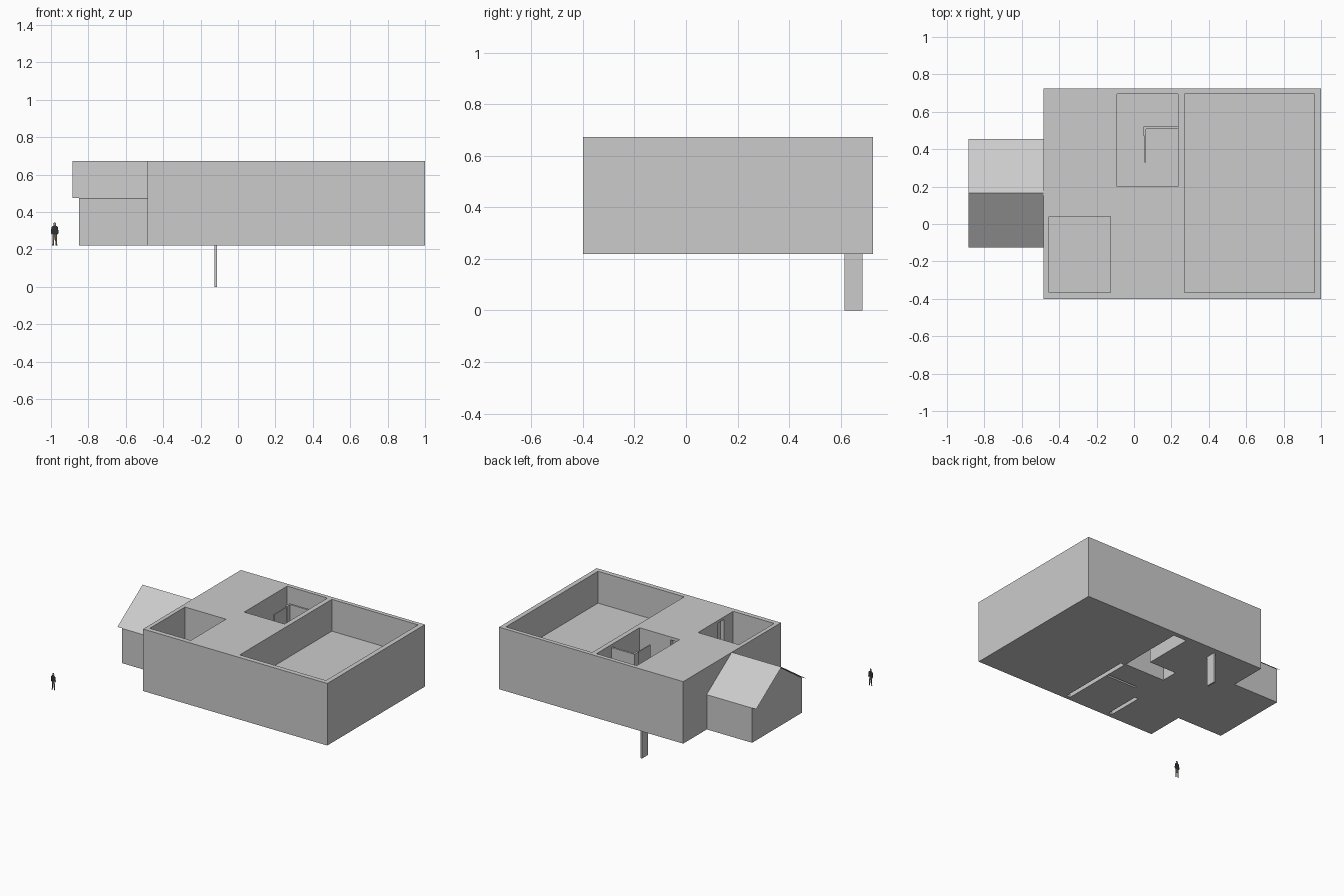
import bpy, bmesh
from mathutils import Vector

if "Cube" in bpy.data.objects:
    bpy.data.objects.remove(bpy.data.objects["Cube"])


def mesh_object(name, bm, mat=None):
    me = bpy.data.meshes.new(name)
    bm.to_mesh(me)
    bm.free()
    ob = bpy.data.objects.new(name, me)
    bpy.context.collection.objects.link(ob)
    if mat:
        me.materials.append(mat)
    return ob


def box(name, x0, x1, y0, y1, z0, z1):
    bm = bmesh.new()
    bmesh.ops.create_cube(bm, size=1)
    for v in bm.verts:
        v.co = Vector((x1 if v.co.x > 0 else x0,
                       y1 if v.co.y > 0 else y0,
                       z1 if v.co.z > 0 else z0))
    return mesh_object(name, bm)


def cut(target, *bounds):
    cutter = box("cutter", *bounds)
    cutter.hide_render = True
    mod = target.modifiers.new("cut", 'BOOLEAN')
    mod.operation = 'DIFFERENCE'
    mod.solver = 'EXACT'
    mod.object = cutter
    bpy.context.view_layer.objects.active = target
    bpy.ops.object.modifier_apply(modifier=mod.name)
    bpy.data.objects.remove(cutter)


def flat_shape(name, pts, y, mat):
    bm = bmesh.new()
    bm.faces.new([bm.verts.new((x, y, z)) for x, z in pts])
    return mesh_object(name, bm, mat)


def colour(name, rgb):
    m = bpy.data.materials.new(name)
    m.diffuse_color = (*rgb, 1)
    m.use_nodes = True
    m.node_tree.nodes["Principled BSDF"].inputs["Base Color"].default_value = m.diffuse_color
    return m


BASE, FLOOR, TOP = 0.22, 0.44, 0.672

# Main building block
house = box("main_building", -0.485, 1.0, -0.40, 0.725, BASE, TOP)

# Open rooms of the upper storey
for x0, x1, y0, y1 in [(0.27, 0.965, -0.365, 0.695),
                       (-0.455, -0.125, -0.365, 0.04),
                       (-0.09, 0.235, 0.20, 0.695)]:
    cut(house, x0, x1, y0, y1, FLOOR, 0.8)

# Doorways recessed into room walls
cut(house, -0.13, -0.095, -0.26, -0.19, FLOOR + 0.001, 0.653)
cut(house, -0.085, -0.016, 0.17, 0.21, FLOOR + 0.001, 0.65)

# Openings in the underside: wall slots and a bent room void
for x0, x1, y0, y1 in [(0.237, 0.268, -0.375, 0.185),
                       (-0.12, -0.092, -0.37, -0.10),
                       (-0.01, 0.232, 0.0, 0.015),
                       (-0.088, 0.235, 0.195, 0.32),
                       (0.13, 0.236, 0.30, 0.69)]:
    cut(house, x0, x1, y0, y1, 0.1, 0.42)

# Partition walls in the small room
box("partition_long", 0.05, 0.235, 0.508, 0.522, FLOOR, 0.65)
box("partition_return", 0.05, 0.064, 0.47, 0.508, FLOOR, 0.65)
box("partition_door", 0.056, 0.063, 0.33, 0.47, FLOOR, 0.645)

# Loose door panel hanging below the building
box("lower_door", -0.125, -0.113, 0.615, 0.685, 0.0, BASE)

# Side annex: gabled prism
EAVE, RIDGE_Y = 0.475, 0.165
bm = bmesh.new()
gable = bm.faces.new([bm.verts.new((-0.85, y, z)) for y, z in
                      [(-0.123, BASE), (-0.123, EAVE - 0.002), (RIDGE_Y, TOP - 0.003),
                       (0.453, EAVE - 0.002), (0.453, BASE)]])
ext = bmesh.ops.extrude_face_region(bm, geom=[gable])
bmesh.ops.translate(bm, vec=(0.365, 0, 0),
                    verts=[g for g in ext["geom"] if isinstance(g, bmesh.types.BMVert)])
bmesh.ops.recalc_face_normals(bm, faces=bm.faces)
mesh_object("annex_walls", bm)

# Thin overhanging roof sheet
bm = bmesh.new()
rows = [[bm.verts.new((x, y, z)) for x in (-0.885, -0.485)]
        for y, z in [(-0.125, EAVE), (RIDGE_Y, TOP), (0.455, EAVE)]]
for a, b in zip(rows, rows[1:]):
    bm.faces.new((a[0], a[1], b[1], b[0]))
mesh_object("annex_roof", bm)

# Flat standing figure for scale
dark = colour("dark_shirt", (0.03, 0.03, 0.04))
brown = colour("brown_trousers", (0.13, 0.10, 0.06))
skin = colour("skin", (0.35, 0.22, 0.16))
cx, fy = -0.98, -0.727
parts = [
    ("figure_head", skin, [(-.006, .327), (.006, .327), (.008, .337), (.004, .344), (-.004, .344), (-.008, .337)]),
    ("figure_torso", dark, [(-.011, .28), (.011, .28), (.016, .32), (.006, .327), (-.006, .327), (-.016, .32)]),
    ("figure_hips", brown, [(-.012, .262), (.012, .262), (.011, .28), (-.011, .28)])]
for s, side in ((-1, "left"), (1, "right")):
    parts += [
        (side + "_arm", dark, [(s * .014, .322), (s * .018, .316), (s * .02, .29), (s * .017, .278), (s * .012, .282)]),
        (side + "_leg", brown, [(s * .001, .262), (s * .012, .262), (s * .012, .227), (s * .005, .227)]),
        (side + "_shoe", dark, [(s * .004, .227), (s * .012, .227), (s * .016, .221), (s * .005, .221)])]
for name, mat, pts in parts:
    flat_shape(name, [(cx + x, z) for x, z in pts], fy, mat)
